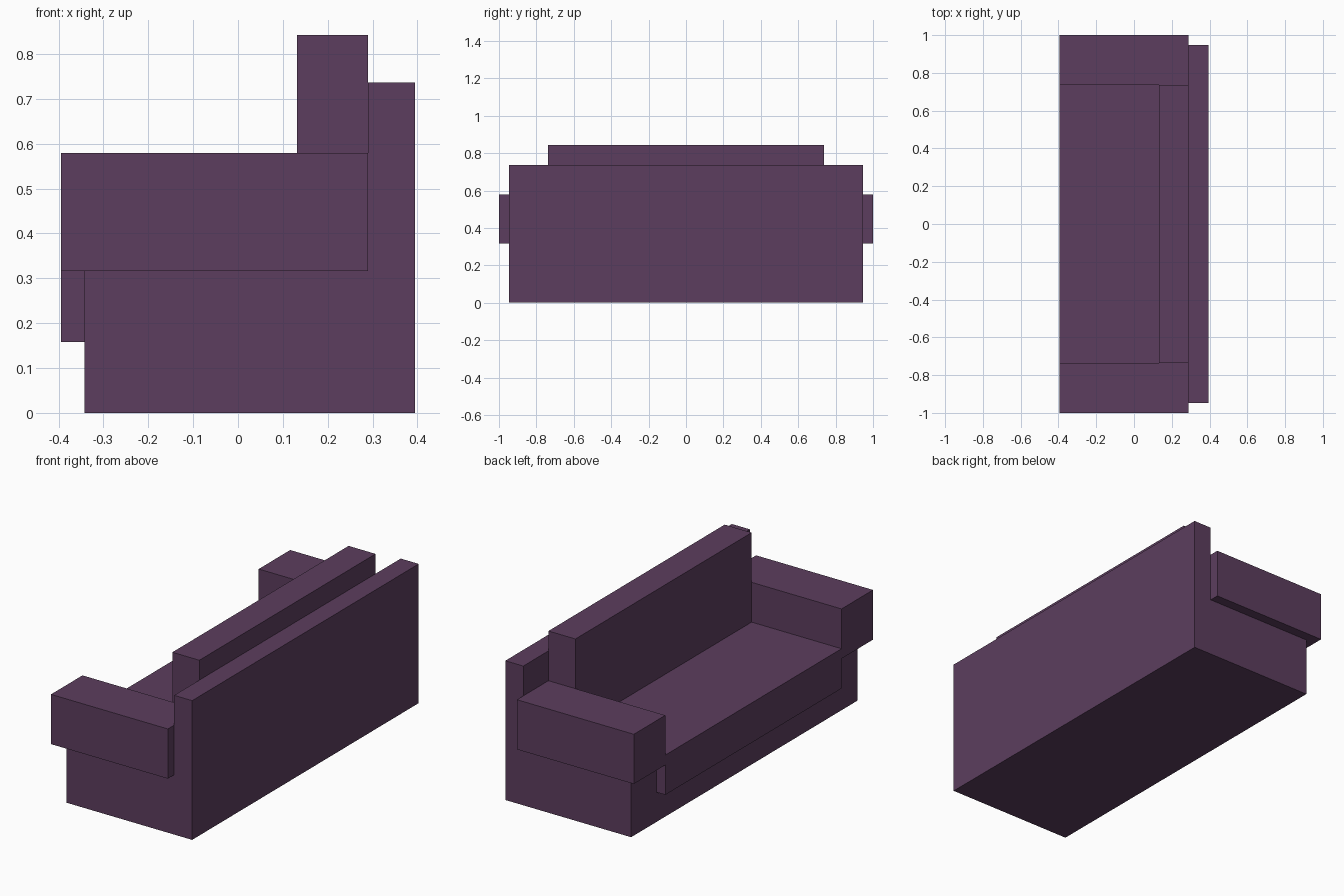
import bpy
import bmesh
from mathutils import Vector

if "Cube" in bpy.data.objects:
    bpy.data.objects.remove(bpy.data.objects["Cube"])

U = 2 / 38  # modelling grid: the sofa is 38 units long

fabric = bpy.data.materials.new("plum fabric")
fabric.diffuse_color = (0.107, 0.048, 0.112, 1)
fabric.use_nodes = True
fabric.node_tree.nodes["Principled BSDF"].inputs["Base Color"].default_value = fabric.diffuse_color


def box(name, x, y, z):
    """Axis-aligned block from (min, max) ranges in grid units."""
    lo, hi = (Vector(v) * U for v in zip(x, y, z))
    bm = bmesh.new()
    bmesh.ops.create_cube(bm, size=1)
    bmesh.ops.scale(bm, vec=hi - lo, verts=bm.verts)
    mesh = bpy.data.meshes.new(name)
    bm.to_mesh(mesh)
    bm.free()
    mesh.materials.append(fabric)
    obj = bpy.data.objects.new(name, mesh)
    obj.location = (lo + hi) / 2
    bpy.context.collection.objects.link(obj)
    return obj


# Plinth and tall rear panel
box("base", (-6.5, 5.5), (-18, 18), (0, 6))
box("backrest", (5.5, 7.5), (-18, 18), (0, 14))

# Cushions between the arms; the seat overhangs the base front
box("seat_cushion", (-7.5, 5.5), (-14, 14), (3, 7))
box("back_cushion", (2.5, 5.5), (-14, 14), (7, 16))

# Armrests, overhanging the base on both ends
box("armrest_near", (-7.5, 5.5), (-19, -14), (6, 11))
box("armrest_far", (-7.5, 5.5), (14, 19), (6, 11))
